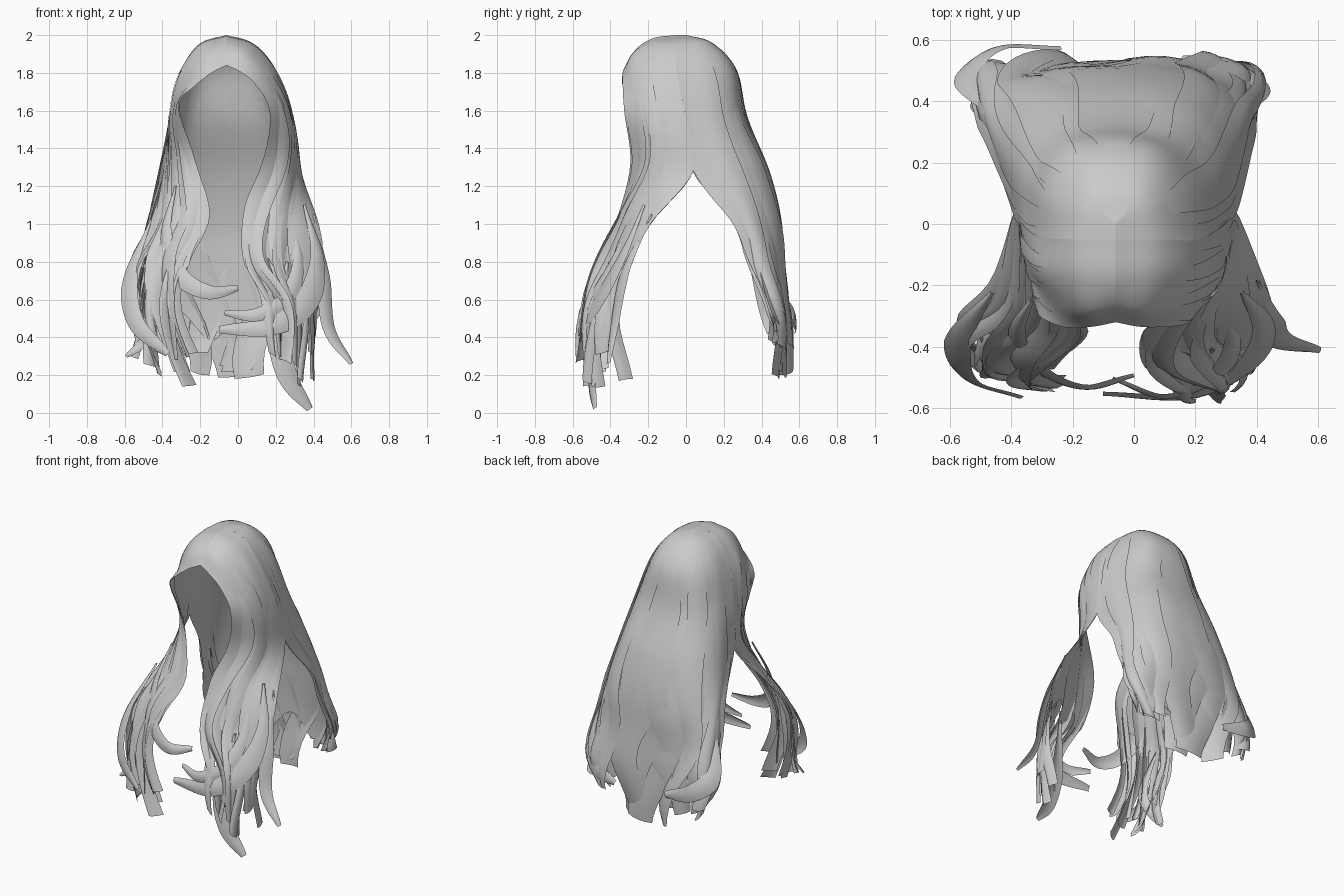
import bpy
import math
import random
from mathutils import Vector

random.seed(11)
cube = bpy.data.objects.get("Cube")
if cube:
    bpy.data.objects.remove(cube, do_unlink=True)

# Single hair colour
hair = bpy.data.materials.new("light_grey_hair")
hair.use_nodes = True
colour = (0.6, 0.6, 0.6, 1)
hair.diffuse_color = colour
hair.node_tree.nodes["Principled BSDF"].inputs["Base Color"].default_value = colour


def spline(points, s):
    """Point on a smooth curve through the points, s counted in points."""
    last = len(points) - 1
    i = max(0, min(last - 1, int(math.floor(s))))
    f = s - i
    b, c = points[i], points[i + 1]
    a = points[i - 1] if i > 0 else b * 2 - c
    d = points[i + 2] if i + 2 <= last else c * 2 - b
    return (b * 2 + (c - a) * f + (a * 2 - b * 5 + c * 4 - d) * f * f
            + (b * 3 - a - c * 3 + d) * f * f * f) * 0.5


def surface(guides, u, s):
    return spline([spline(g, s) for g in guides], u)


def normal(guides, u, s):
    e = 0.02
    du = surface(guides, u + e, s) - surface(guides, u - e, s)
    ds = surface(guides, u, s + e) - surface(guides, u, s - e)
    return ds.cross(du).normalized()


def grid_object(name, point, columns, rows):
    """Smooth open sheet from point(across, along), both running 0 to 1."""
    verts = [point(i / columns, j / rows) for i in range(columns + 1) for j in range(rows + 1)]
    n = rows + 1
    faces = [(i * n + j, i * n + j + 1, (i + 1) * n + j + 1, (i + 1) * n + j)
             for i in range(columns) for j in range(rows)]
    mesh = bpy.data.meshes.new(name)
    mesh.from_pydata(verts, [], faces)
    mesh.materials.append(hair)
    mesh.polygons.foreach_set("use_smooth", [True] * len(faces))
    mesh.update()
    obj = bpy.data.objects.new(name, mesh)
    bpy.context.collection.objects.link(obj)


def sheet(name, guides, end, jag):
    """Continuous under layer covering a whole group of guides."""
    span = len(guides) - 1

    def point(a, b):
        u = a * span
        return surface(guides, u, b * (end + jag * math.sin(u * 5)))
    grid_object(name, point, span * 8, 32)


def lock(name, guides, centre, width, start, end, lift, sway):
    """Wavy card lying on the group's surface, turning a little at the tip."""
    span = len(guides) - 1
    phase = random.uniform(0, math.tau)
    depth = random.uniform(-0.025, 0.015)
    twist = random.uniform(-0.05, 0.05)

    def point(a, b):
        s = start + (end - start) * b
        loose = (s / 8) ** 3
        side = a * 2 - 1
        half = width / 2 * (1 - 0.3 * b ** 4) * min(1, 0.45 + b * 2.5)
        mid = max(half, min(span - half, centre))
        mid += sway * loose * math.sin(1.9 * s + phase)
        bulge = 0.02 * (1 - side * side) * loose
        wave = loose * (0.015 * math.sin(2.3 * s + phase) + depth + twist * side)
        out = -0.004 + (lift + 0.004) * min(1, b * 4) + bulge + wave
        u = mid + side * half
        return surface(guides, u, s) + normal(guides, u, s) * out
    grid_object(name, point, 4, 34)


def curl(name, path, width):
    """Free ribbon that grows out of its group and flicks to a narrow tip."""
    path = [Vector(p) for p in path]
    last = len(path) - 1

    def point(a, b):
        s = b * last
        p = spline(path, s)
        along = (spline(path, s + 0.02) - spline(path, s - 0.02)).normalized()
        outward = Vector((p.x * 0.5, p.y, 0.1)).normalized()
        side = outward.cross(along).normalized()
        half = width / 2 * min(1, 0.1 + b * 2.2) * (1 - 0.7 * b ** 4)
        return p + side * (a * 2 - 1) * half + outward * 0.01 * (1 - (a * 2 - 1) ** 2)
    grid_object(name, point, 4, 30)


def vectors(rows):
    return [[Vector(p) for p in row] for row in rows]


# Guide strands from parting to tip, ordered from the face backwards
left = vectors([
    [(-.06, -.32, 1.84), (.02, -.335, 1.8), (.1, -.335, 1.73), (.17, -.325, 1.58), (.13, -.29, 1.32),
     (.03, -.35, 1.06), (.03, -.46, .8), (.14, -.54, .58), (.18, -.56, .3)],
    [(-.06, -.26, 1.93), (.05, -.28, 1.89), (.16, -.265, 1.77), (.25, -.22, 1.58), (.25, -.2, 1.33),
     (.17, -.32, 1.05), (.15, -.43, .8), (.26, -.51, .55), (.25, -.53, .22)],
    [(-.06, -.17, 1.985), (.08, -.17, 1.94), (.2, -.16, 1.8), (.28, -.12, 1.57), (.3, -.09, 1.3),
     (.29, -.27, 1.02), (.28, -.37, .8), (.35, -.46, .52), (.33, -.48, .12)],
    [(-.06, -.05, 2), (.09, -.05, 1.95), (.21, -.05, 1.8), (.29, 0, 1.56), (.33, .04, 1.28),
     (.42, -.2, 1), (.44, -.29, .8), (.41, -.34, .53), (.4, -.35, .18)],
])
right = vectors([
    [(-.06, -.32, 1.84), (-.14, -.335, 1.8), (-.23, -.335, 1.73), (-.31, -.29, 1.62), (-.23, -.25, 1.35),
     (-.16, -.35, 1.06), (-.25, -.46, .82), (-.28, -.52, .55), (-.18, -.55, .15)],
    [(-.06, -.26, 1.93), (-.17, -.28, 1.89), (-.27, -.25, 1.76), (-.33, -.2, 1.58), (-.29, -.19, 1.33),
     (-.28, -.32, 1.05), (-.37, -.43, .8), (-.39, -.48, .53), (-.3, -.5, .14)],
    [(-.06, -.17, 1.985), (-.2, -.17, 1.94), (-.31, -.15, 1.79), (-.35, -.1, 1.57), (-.35, -.08, 1.3),
     (-.38, -.27, 1.02), (-.49, -.38, .78), (-.49, -.45, .53), (-.43, -.48, .22)],
    [(-.06, -.05, 2), (-.21, -.05, 1.95), (-.31, -.04, 1.79), (-.36, 0, 1.56), (-.39, .04, 1.28),
     (-.46, -.19, 1), (-.57, -.3, .77), (-.55, -.36, .53), (-.55, -.4, .28)],
])
back = vectors([
    [(-.06, 0, 2), (.06, .07, 1.96), (.15, .14, 1.82), (.23, .18, 1.56), (.29, .27, 1.28),
     (.34, .37, 1), (.35, .43, .78), (.36, .49, .52), (.27, .49, .28)],
    [(-.06, 0, 2), (0, .13, 1.96), (.04, .25, 1.82), (.08, .3, 1.56), (.11, .41, 1.28),
     (.14, .48, 1), (.14, .5, .77), (.11, .51, .5), (.13, .49, .18)],
    [(-.06, 0, 2), (-.12, .13, 1.96), (-.17, .25, 1.82), (-.21, .3, 1.56), (-.23, .41, 1.28),
     (-.24, .48, 1), (-.23, .5, .77), (-.2, .51, .5), (-.17, .49, .16)],
    [(-.06, 0, 2), (-.18, .06, 1.96), (-.28, .12, 1.82), (-.33, .18, 1.56), (-.39, .27, 1.28),
     (-.44, .37, 1), (-.46, .44, .77), (-.45, .51, .52), (-.36, .52, .24)],
])
# The back shares the strands above each ear, then parts from the front
left_ear = left[-1][:5] + vectors([[(.37, .25, 1), (.38, .32, .8), (.4, .42, .55), (.37, .45, .35)]])[0]
right_ear = right[-1][:5] + vectors([[(-.47, .25, 1), (-.5, .33, .8), (-.52, .42, .55), (-.49, .46, .35)]])[0]
back = [left_ear] + back + [right_ear]
right.reverse()

# Under layers and overlapping locks
groups = [("left_front", left, 6.1, 11, 0.7), ("right_front", right, 6.0, 11, 0.7),
          ("back", back, 7.1, 17, 0.75)]
for name, guides, end, count, width in groups:
    sheet(name + "_under_layer", guides, end, 0.25)
    for k in range(count):
        centre = (k + 0.5) / count * (len(guides) - 1)
        lock(f"{name}_lock_{k + 1}", guides, centre, width * random.uniform(0.7, 1.15),
             random.uniform(0.8, 2.6), random.uniform(7.5, 8.05), 0.004 + 0.005 * (k % 3), 0.35)

# Loose curls growing out of the groups
curls = {
    "right_inner_curl": ([(-.33, -.24, 1.2), (-.38, -.36, .95), (-.31, -.47, .73), (-.16, -.53, .64), (0, -.49, .66)], .1),
    "right_outer_curl": ([(-.46, -.22, 1.02), (-.57, -.38, .72), (-.54, -.5, .48), (-.37, -.56, .31)], .11),
    "right_flick": ([(-.5, -.36, .8), (-.46, -.46, .52), (-.5, -.44, .38), (-.59, -.43, .3)], .07),
    "left_long_curl": ([(.35, -.22, 1.1), (.42, -.34, .82), (.36, -.47, .58), (.18, -.56, .46), (-.1, -.55, .44)], .13),
    "left_inner_curl": ([(.26, -.25, 1.1), (.32, -.38, .82), (.26, -.5, .61), (.1, -.56, .52), (-.07, -.5, .53)], .09),
    "left_outer_flick": ([(.4, -.18, 1.05), (.45, -.32, .75), (.48, -.38, .45), (.6, -.41, .26)], .09),
    "left_low_curl": ([(.26, -.4, .8), (.22, -.48, .45), (.26, -.5, .2), (.38, -.48, .02)], .13),
    "back_right_curl": ([(-.47, .36, .9), (-.54, .48, .62), (-.44, .57, .5), (-.24, .57, .44)], .13),
    "back_left_curl": ([(.36, .36, .9), (.4, .45, .6), (.3, .53, .46), (.16, .54, .4)], .12),
}
for name, (path, width) in curls.items():
    curl(name, path, width)
